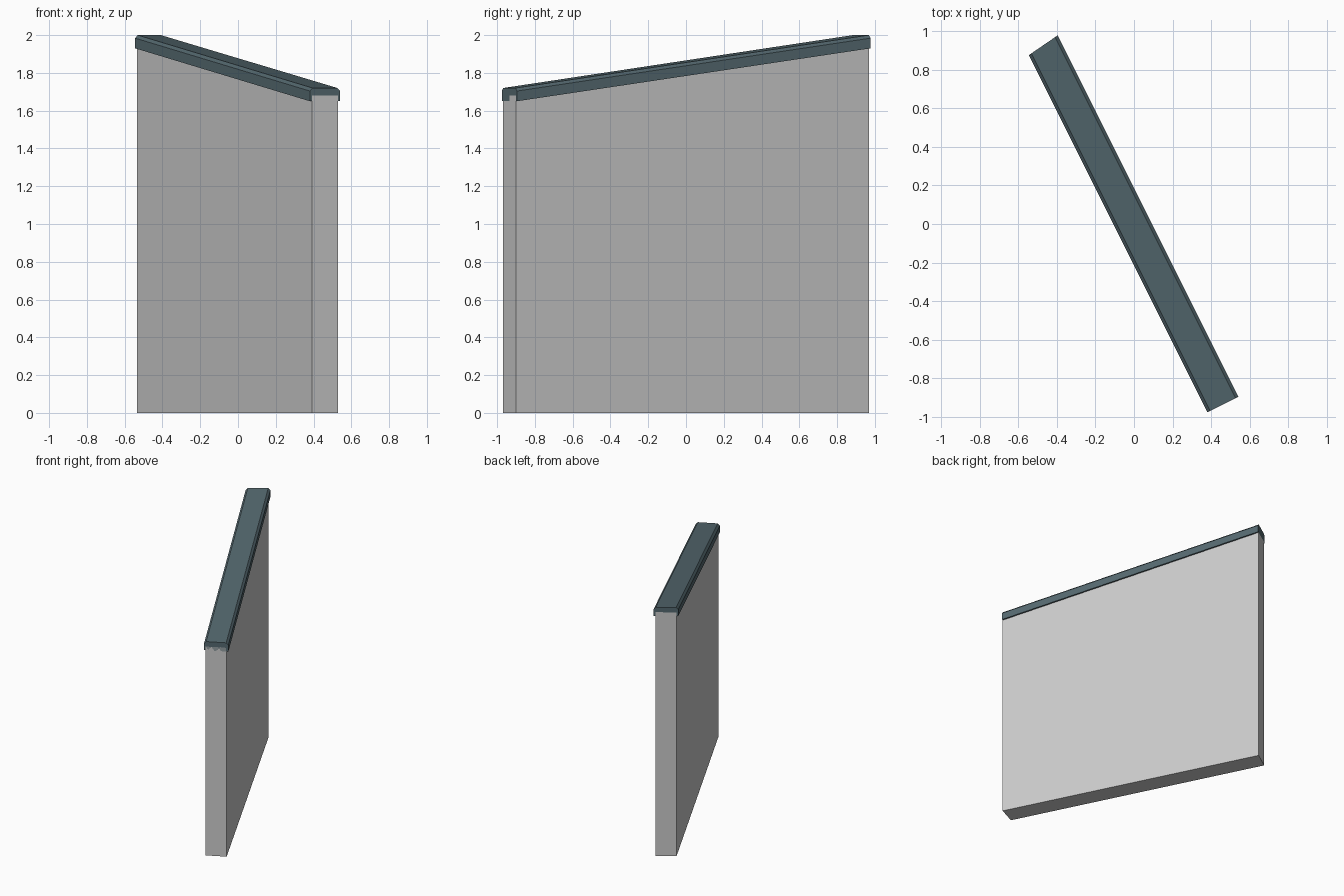
import bpy, bmesh
from mathutils import Vector

if "Cube" in bpy.data.objects:
    bpy.data.objects.remove(bpy.data.objects["Cube"])

U = Vector((-1, 2, 0)).normalized()   # along the wall
V = Vector((2, 1, 0)).normalized()    # across the wall
MID = -0.0062                         # centre line offset across the wall
LOW_U, HIGH_U, SKEW = -1.042, 1.0385, 0.137
LOW_Z, HIGH_Z = 1.72, 2.0


def loft(name, profile):
    """Span a cross-section from the square low end to the skewed high end.
    Profile points are (across, height below the sloping top, or None for the ground)."""
    bm = bmesh.new()
    rings = []
    for base, skew, top in ((LOW_U, 0, LOW_Z), (HIGH_U, SKEW, HIGH_Z)):
        ring = []
        for v, drop in profile:
            p = U * (base + skew * v) + V * (v + MID)
            p.z = 0 if drop is None else top - drop
            ring.append(bm.verts.new(p))
        rings.append(ring)
    a, b = rings
    n = len(a)
    bm.faces.new(a)
    bm.faces.new(b[::-1])
    for i in range(n):
        bm.faces.new((a[i], b[i], b[(i + 1) % n], a[(i + 1) % n]))
    bmesh.ops.recalc_face_normals(bm, faces=bm.faces)
    me = bpy.data.meshes.new(name)
    bm.to_mesh(me)
    bm.free()
    ob = bpy.data.objects.new(name, me)
    bpy.context.collection.objects.link(ob)
    return ob


# Wall body, its top hidden inside the coping
W = 0.077
loft("wall", [(-W, None), (W, None), (W, 0.04), (-W, 0.04)])

# Sloping coping with chamfered top edges
C, B = 0.0895, 0.016
cap = loft("coping", [(-C, 0.07), (C, 0.07), (C, B), (C - B, 0),
                      (-C + B, 0), (-C, B)])
mat = bpy.data.materials.new("slate")
mat.diffuse_color = (0.09, 0.14, 0.16, 1)
mat.use_nodes = True
mat.node_tree.nodes["Principled BSDF"].inputs["Base Color"].default_value = mat.diffuse_color
cap.data.materials.append(mat)

# Pale stone for the wall
stone = bpy.data.materials.new("stone")
stone.diffuse_color = (0.8, 0.83, 0.8, 1)
stone.use_nodes = True
stone.node_tree.nodes["Principled BSDF"].inputs["Base Color"].default_value = stone.diffuse_color
bpy.data.objects["wall"].data.materials.append(stone)
